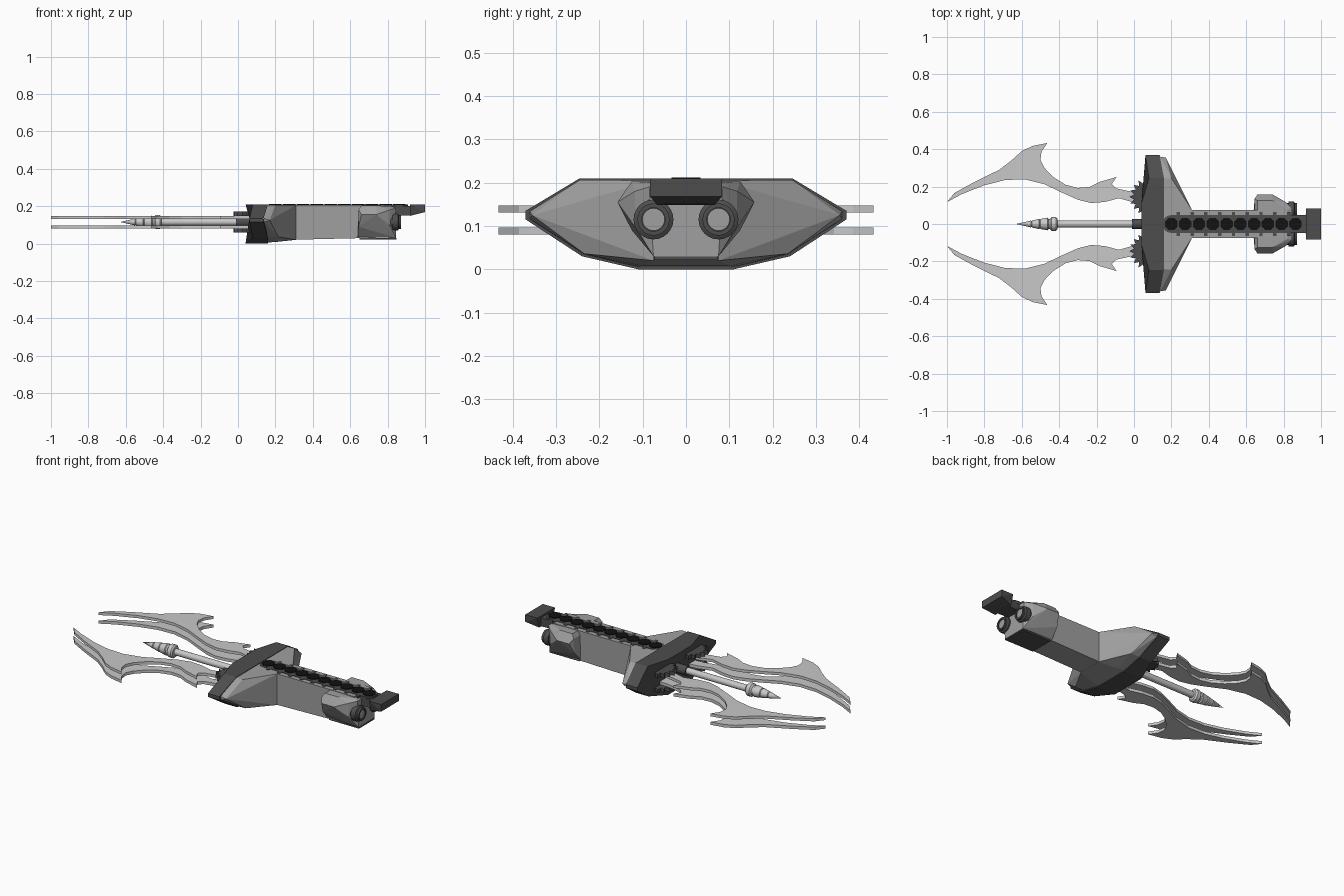
import bpy
import bmesh
import math
from mathutils import Vector, Matrix

default_cube = bpy.data.objects.get("Cube")
if default_cube:
    bpy.data.objects.remove(default_cube, do_unlink=True)


def make_material(name, value):
    mat = bpy.data.materials.new(name)
    mat.use_nodes = True
    colour = (value, value, value, 1)
    mat.diffuse_color = colour
    mat.node_tree.nodes["Principled BSDF"].inputs["Base Color"].default_value = colour
    return mat


pale_steel = make_material("pale steel", 0.58)
mid_grey = make_material("mid grey", 0.35)
dark_grey = make_material("dark grey", 0.075)
black = make_material("black", 0.006)


def finish(name, bm, mat, smooth=False):
    bmesh.ops.recalc_face_normals(bm, faces=bm.faces)
    mesh = bpy.data.meshes.new(name)
    bm.to_mesh(mesh)
    bm.free()
    mesh.materials.append(mat)
    obj = bpy.data.objects.new(name, mesh)
    bpy.context.collection.objects.link(obj)
    if smooth:
        bpy.ops.object.select_all(action='DESELECT')
        obj.select_set(True)
        bpy.context.view_layer.objects.active = obj
        bpy.ops.object.shade_smooth_by_angle(angle=math.radians(35))
    return obj


def both_sides(points):
    return [(x, side * y, z) for x, y, z in points for side in (1, -1)]


def hull(name, points, mat):
    """Convex solid through points mirrored across the centre plane."""
    bm = bmesh.new()
    for p in set(both_sides(points)):
        bm.verts.new(p)
    result = bmesh.ops.convex_hull(bm, input=bm.verts)
    loose = [v for v in bm.verts if not v.link_faces]
    bmesh.ops.delete(bm, geom=loose, context='VERTS')
    bmesh.ops.dissolve_limit(bm, angle_limit=0.02, verts=bm.verts, edges=bm.edges)
    return finish(name, bm, mat)


def bridge(bm, lower, upper):
    """Closed solid between two matching rings of positions."""
    a = [bm.verts.new(p) for p in lower]
    b = [bm.verts.new(p) for p in upper]
    bm.faces.new(a)
    bm.faces.new(b)
    for i in range(len(a)):
        j = (i + 1) % len(a)
        bm.faces.new((a[i], a[j], b[j], b[i]))


def plate(name, outline, z0, z1, mat):
    bm = bmesh.new()
    bridge(bm, [(x, y, z0) for x, y in outline], [(x, y, z1) for x, y in outline])
    return finish(name, bm, mat)


def lathe(name, profile, y, z, mat, sides=20):
    """Spin (x, radius) points about an axis along x."""
    bm = bmesh.new()
    verts = [bm.verts.new((x, y + r, z)) for x, r in profile]
    edges = [bm.edges.new(pair) for pair in zip(verts, verts[1:])]
    bmesh.ops.spin(bm, geom=verts + edges, cent=(0, y, z), axis=(1, 0, 0),
                   angle=math.tau, steps=sides, use_merge=True)
    bmesh.ops.remove_doubles(bm, verts=bm.verts, dist=0.0002)
    return finish(name, bm, mat, smooth=True)


# Guard: dark winged slab, swept along its span
half = [(0, .21), (.11, .21), (.245, .21), (.37, .135), (.37, .115), (.24, .03), (.11, 0), (0, 0)]
outline = half + [(-y, z) for y, z in half[-2:0:-1]]


def sweep(y, stops):
    y = abs(y)
    for (y0, x0), (y1, x1) in zip(stops, stops[1:]):
        if y <= y1:
            return x0 + (x1 - x0) * (y - y0) / (y1 - y0)
    return stops[-1][1]


near = [(0, .04), (.11, .04), (.245, .08), (.38, .06)]
far = [(0, .16), (.245, .16), (.38, .135)]
bm = bmesh.new()
bridge(bm, [(sweep(y, near), y, z) for y, z in outline],
       [(sweep(y, far), y, z) for y, z in outline])
finish("guard", bm, dark_grey)

# Shoulder tapering from guard to grip
hull("guard_shoulder", [
    (.14, .36, .134), (.14, .36, .116), (.17, .355, .125), (.14, .24, .206), (.14, .235, .034),
    (.14, .11, .005), (.2, .245, .206), (.215, .235, .036), (.31, .075, .205), (.31, .075, .02),
    (.2, .1, .008)], mid_grey)

# Grip
hull("grip", [(.28, .075, .205), (.28, .075, .02), (.82, .075, .205),
              (.66, .075, .033), (.82, .075, .033)], mid_grey)

# Faceted rear housing
hull("rear_housing", [
    (.64, .075, .035), (.645, .125, .09), (.645, .135, .18), (.66, .125, .203),
    (.66, .158, .155), (.74, .158, .155), (.74, .125, .203), (.81, .118, .18),
    (.81, .118, .1), (.82, .08, .2), (.845, .075, .03), (.845, .085, .19)], mid_grey)
hull("housing_base_trim", [(.65, .073, .03), (.847, .073, .03),
                           (.65, .073, .022), (.847, .073, .022)], dark_grey)

# Rear cap on a short neck
hull("cap_neck", [(.82, .045, .2), (.93, .05, .2), (.82, .045, .15), (.93, .05, .15)], dark_grey)
hull("rear_cap", [(.92, .083, .21), (1, .083, .21), (.92, .066, .148),
                  (1, .083, .168)], dark_grey)

# Round ports at the rear
for side, label in ((1, "left"), (-1, "right")):
    y = side * .075
    lathe(f"{label}_port_ring", [(.8, 0), (.8, .038), (.825, .038), (.825, .046), (.855, .046),
                                 (.86, .037), (.872, .037), (.872, .027), (.85, .027), (.85, 0)],
          y, .115, dark_grey, 24)
    lathe(f"{label}_port_lens", [(.845, 0), (.845, .026), (.866, .026), (.866, 0)],
          y, .115, mid_grey, 24)

# Rounded strip along the grip top
ends = []
for cx, start in ((.86, -90), (.2, 90)):
    for k in range(9):
        a = math.radians(start + 22.5 * k)
        ends.append((cx + .048 * math.cos(a), .048 * math.sin(a)))
plate("grip_strip", ends, .19, .208, dark_grey)

# Black studs down the strip, with small pegs between them
for i in range(10):
    cx = .2 + .0737 * i
    ring = [(cx + .036 * math.cos(math.tau * k / 8 + math.pi / 8),
             .036 * math.sin(math.tau * k / 8 + math.pi / 8)) for k in range(8)]
    plate(f"stud_{i + 1}", ring, .195, .212, black)
    if i < 9:
        px = cx + .037
        hull(f"peg_pair_{i + 1}", [(px + dx, .064, z) for dx in (-.01, .01)
                                   for z in (.195, .21)], dark_grey).hide_render = False
        bpy.data.objects.remove(bpy.data.objects[f"peg_pair_{i + 1}"], do_unlink=True)
        for side, label in ((1, "left"), (-1, "right")):
            square = [(px + sx * .009, side * .054 + sy * .01)
                      for sx, sy in ((-1, -1), (1, -1), (1, 1), (-1, 1))]
            plate(f"{label}_peg_{i + 1}", square, .195, .208, dark_grey)

# Hooked twin-layer blades
blade = [(-1, .117), (-.96, .166), (-.853, .225), (-.72, .29), (-.655, .34), (-.6, .39),
         (-.543, .417), (-.463, .433), (-.495, .385), (-.5, .342), (-.479, .3), (-.43, .25),
         (-.366, .21), (-.302, .193), (-.238, .198), (-.184, .225), (-.094, .251),
         (-.118, .214), (-.094, .19), (0, .17), (.08, .165), (.08, .105), (0, .115),
         (-.08, .138), (-.155, .118), (-.23, .112), (-.3, .13), (-.39, .17), (-.48, .213),
         (-.585, .239), (-.69, .235), (-.8, .207), (-.92, .16)]
for side, label in ((1, "left"), (-1, "right")):
    shape = [(x, side * y) for x, y in blade]
    plate(f"{label}_lower_blade", shape, .08, .097, pale_steel)
    plate(f"{label}_upper_blade", shape, .131, .147, pale_steel)

    # Toothed clamps above and below the blade roots
    teeth = [(.1, side * .05)]
    for k in range(15):
        a = math.radians(250 - 10 * k)
        r = .1 if k % 2 else .076
        teeth.append((.075 + r * math.cos(a), side * (.145 + r * math.sin(a))))
    teeth.append((.1, side * .23))
    plate(f"{label}_lower_clamp", teeth, .06, .08, dark_grey)
    plate(f"{label}_upper_clamp", teeth, .147, .17, dark_grey)

# Central spike: socket, shaft and stepped tip
lathe("spike_socket", [(.08, 0), (.08, .027), (-.012, .027), (-.012, 0)], 0, .115, dark_grey)
lathe("spike_shaft", [(.05, 0), (.05, .019), (-.43, .019), (-.43, 0)], 0, .115, pale_steel)
lathe("spike_tip", [(-.405, 0), (-.41, .03), (-.418, .038), (-.44, .038), (-.448, .028),
                    (-.458, .028), (-.462, .034), (-.5, .027), (-.503, .023), (-.507, .027),
                    (-.545, .019), (-.548, .015), (-.552, .018), (-.63, 0)],
      0, .115, pale_steel)
